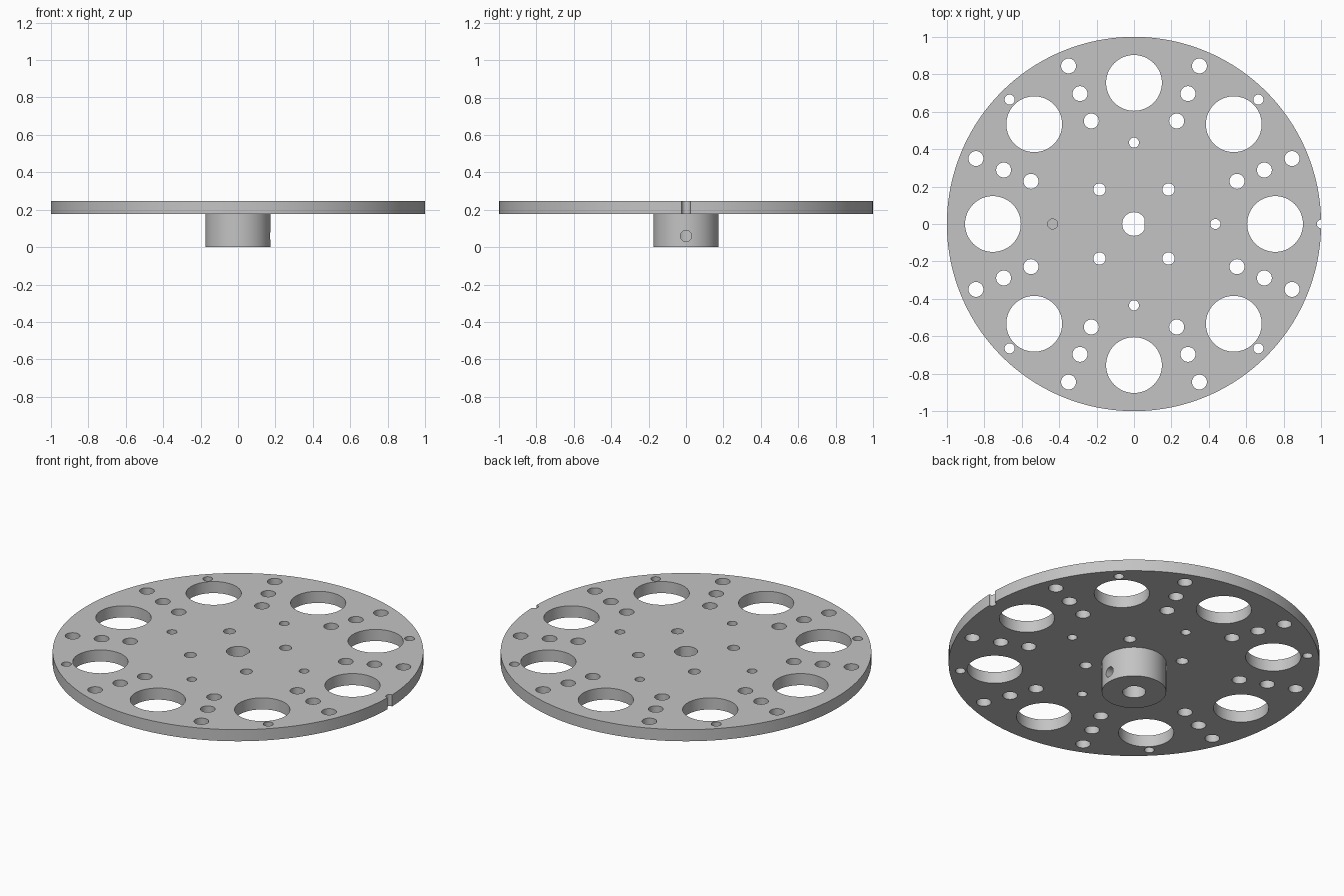
import bpy, bmesh
from math import cos, sin, pi, radians
from mathutils import Matrix

cube = bpy.data.objects.get("Cube")
if cube:
    bpy.data.objects.remove(cube, do_unlink=True)

BOTTOM, TOP = 0.178, 0.247      # plate faces
HUB_R, BORE_R, BORE_FLAT = 0.174, 0.063, 0.057

grey = bpy.data.materials.new("satin_grey")
grey.use_nodes = True
grey.diffuse_color = (0.55, 0.55, 0.55, 1)
bsdf = next(n for n in grey.node_tree.nodes if n.type == 'BSDF_PRINCIPLED')
bsdf.inputs["Base Color"].default_value = grey.diffuse_color


def circle(r, n, x=0, y=0):
    return [(x + r * cos(2 * pi * i / n), y + r * sin(2 * pi * i / n)) for i in range(n)]


def prism(bm, outline, z0, z1, matrix=Matrix()):
    """Extrude a closed outline upwards from z0 to z1."""
    base = bm.faces.new([bm.verts.new((x, y, z0)) for x, y in outline])
    ext = bmesh.ops.extrude_face_region(bm, geom=[base], use_keep_orig=True)
    top = [g for g in ext["geom"] if isinstance(g, bmesh.types.BMVert)]
    bmesh.ops.translate(bm, verts=top, vec=(0, 0, z1 - z0))
    bmesh.ops.transform(bm, matrix=matrix, verts=list(base.verts) + top)


def make(name, bm):
    bmesh.ops.recalc_face_normals(bm, faces=bm.faces)
    me = bpy.data.meshes.new(name)
    bm.to_mesh(me)
    bm.free()
    me.materials.append(grey)
    ob = bpy.data.objects.new(name, me)
    bpy.context.collection.objects.link(ob)
    return ob


def combine(ob, other, operation):
    """Apply a boolean and discard the helper."""
    mod = ob.modifiers.new(operation.lower(), 'BOOLEAN')
    mod.operation, mod.object, mod.solver = operation, other, 'EXACT'
    deps = bpy.context.evaluated_depsgraph_get()
    result = bpy.data.meshes.new_from_object(ob.evaluated_get(deps))
    ob.modifiers.clear()
    ob.data = result
    bpy.data.objects.remove(other, do_unlink=True)


# Round plate with the hub beneath it
bm = bmesh.new()
prism(bm, circle(1, 160), BOTTOM, TOP)
disc = make("drilled_disc_with_hub", bm)
bm = bmesh.new()
prism(bm, circle(HUB_R, 64), 0, (BOTTOM + TOP) / 2)
hub = make("hub", bm)
combine(disc, hub, 'UNION')

# Hole rings: distance from centre, hole radius, count, first angle, sides
RINGS = [
    (0.754, 0.149, 8, 0, 64),
    (0.914, 0.040, 8, 22.5, 32),
    (0.754, 0.040, 8, 22.5, 32),
    (0.596, 0.040, 8, 22.5, 32),
    (0.940, 0.027, 4, 45, 24),
    (0.435, 0.027, 4, 0, 24),
    (0.261, 0.033, 4, 45, 24),
    (1.000, 0.023, 1, 0, 24),    # rim notch
]
bm = bmesh.new()
for dist, r, count, start, sides in RINGS:
    for i in range(count):
        a = radians(start) + 2 * pi * i / count
        prism(bm, circle(r, sides, dist * cos(a), dist * sin(a)), BOTTOM - 0.05, TOP + 0.05)
combine(disc, make("plate_hole_cutter", bm), 'DIFFERENCE')

# Flat-sided shaft bore through hub and plate
bm = bmesh.new()
prism(bm, [(min(x, BORE_FLAT), y) for x, y in circle(BORE_R, 48, 0, 0)], -0.1, TOP + 0.1)
combine(disc, make("bore_cutter", bm), 'DIFFERENCE')

# Set screw hole in the side of the hub
bm = bmesh.new()
side = Matrix.Translation((0, 0, 0.06)) @ Matrix.Rotation(pi / 2, 4, 'Y')
prism(bm, circle(0.03, 24), 0.02, HUB_R + 0.1, side)
combine(disc, make("screw_hole_cutter", bm), 'DIFFERENCE')

# Smooth round walls, crisp rims
bpy.ops.object.select_all(action='DESELECT')
disc.select_set(True)
bpy.context.view_layer.objects.active = disc
bpy.ops.object.shade_smooth_by_angle(angle=radians(30))
